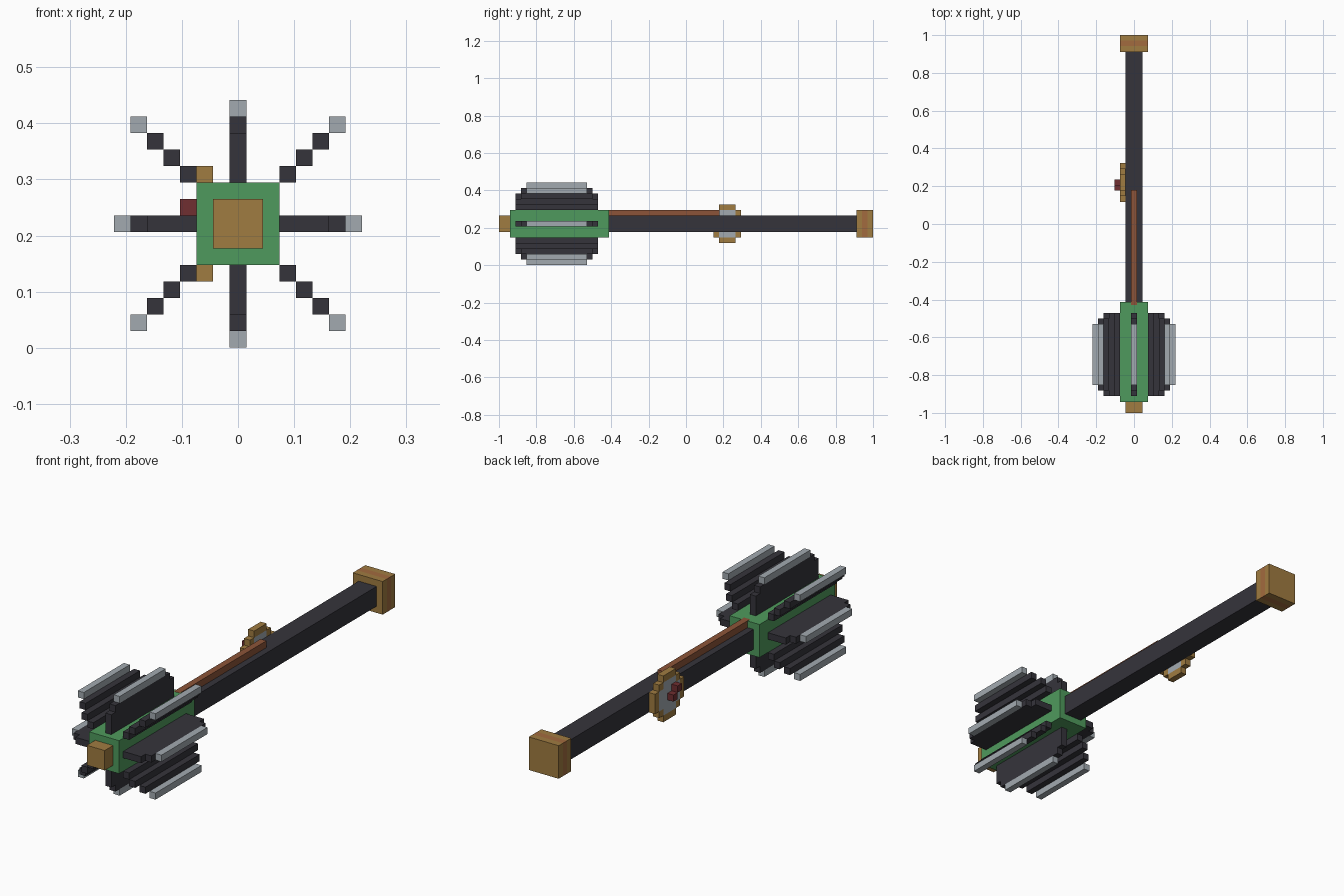
import bpy
import bmesh

U = 2 / 68          # one block
ZC = 7.5            # height of the shaft axis, in blocks

cube = bpy.data.objects.get("Cube")
if cube:
    bpy.data.objects.remove(cube, do_unlink=True)


def material(name, rgb):
    lin = [((c / 255 + 0.055) / 1.055) ** 2.4 for c in rgb]
    m = bpy.data.materials.new(name)
    m.use_nodes = True
    m.diffuse_color = (*lin, 1)
    m.node_tree.nodes["Principled BSDF"].inputs["Base Color"].default_value = (*lin, 1)
    return m


GREEN = material("green", (79, 154, 93))
GOLD = material("gold", (160, 124, 65))
DARK = material("dark iron", (53, 52, 59))
STEEL = material("pale steel", (162, 170, 176))
BROWN = material("brown", (140, 84, 56))
COPPER = material("copper", (162, 107, 62))
RED = material("dark red", (112, 46, 49))


def blocks(name, mat, boxes):
    """One object from boxes of (x0, x1, y0, y1, z0, z1) in blocks, z from the axis."""
    bm = bmesh.new()
    for x0, x1, y0, y1, z0, z1 in boxes:
        for v in bmesh.ops.create_cube(bm, size=1)["verts"]:
            v.co.x = (x1 if v.co.x > 0 else x0) * U
            v.co.y = (y1 if v.co.y > 0 else y0) * U
            v.co.z = ((z1 if v.co.z > 0 else z0) + ZC) * U
    mesh = bpy.data.meshes.new(name)
    bm.to_mesh(mesh)
    bm.free()
    mesh.materials.append(mat)
    ob = bpy.data.objects.new(name, mesh)
    bpy.context.collection.objects.link(ob)
    return ob


def rod(half, y0, y1):
    return (-half, half, y0, y1, -half, half)


# Shaft, head core and front tip
blocks("shaft", DARK, [rod(1.5, -14, 31)])
blocks("head_core", GREEN, [rod(2.5, -32, -14)])
blocks("front_tip", GOLD, [rod(1.5, -34, -32)])

# Pommel with a copper band
blocks("pommel", GOLD, [rod(2.5, 31, 32), rod(2.5, 33, 34)])
blocks("pommel_band", COPPER, [rod(2.5, 32, 33)])

# Rail along the top of the shaft
blocks("top_rail", BROWN, [(-0.5, 0.5, -14.6, 6.1, 1.48, 2.53)])

# Eight stepped fins around the head, each with a steel edge
FULL, SHORT, EDGE = (-31, -16), (-30, -17), (-29, -18)


def bar(dx, dz, r0, r1, span):
    """Bar of a fin from r0 to r1 outward along direction (dx, dz)."""
    def extent(d):
        return sorted((d * r0, d * r1)) if d else (-0.5, 0.5)
    return (*extent(dx), *span, *extent(dz))


for dx in (-1, 0, 1):
    for dz in (-1, 0, 1):
        if dx == dz == 0:
            continue
        side = {-1: "right", 0: "", 1: "left"}[dx]
        level = {-1: "lower", 0: "", 1: "upper"}[dz]
        label = "_".join(p for p in (level, side) if p)
        if dx and dz:
            body = [bar(dx, dz, r, r + 1, FULL if r < 4 else SHORT) for r in (2.5, 3.5, 4.5)]
            tip = 5.5
        else:
            body = [bar(dx, dz, 2.5, 5.5, FULL), bar(dx, dz, 5.5, 6.5, SHORT)]
            tip = 6.5
        blocks(label + "_fin", DARK, body)
        blocks(label + "_fin_edge", STEEL, [bar(dx, dz, tip, tip + 1, EDGE)])

# Round dial on the side of the shaft: gold rim, steel face, red pointer
YD = 7.5


def dial(y0, y1, z0, z1, x0=-2.5, x1=-1.5):
    return (x0, x1, YD + y0, YD + y1, z0, z1)


rim = []
for s in (-1, 1):
    near, far = sorted((s * 2.5, s * 3.5))
    rim += [dial(-1.5, 1.5, near, far), dial(near, far, -1.5, 1.5)]
    for t in (-1, 1):
        rim.append(dial(*sorted((s * 1.5, s * 2.5)), *sorted((t * 1.5, t * 2.5))))
blocks("dial_rim", GOLD, rim)
blocks("dial_face", STEEL, [dial(-2.5, 2.5, -1.5, 1.5),
                            dial(-1.5, 1.5, 1.5, 2.5),
                            dial(-1.5, 1.5, -2.5, -1.5)])
blocks("dial_pointer", RED, [dial(-1.5, -0.5, 0.5, 1.5, -3.5, -2.5),
                             dial(-0.5, 0.5, -0.5, 0.5, -3.5, -2.5)])
